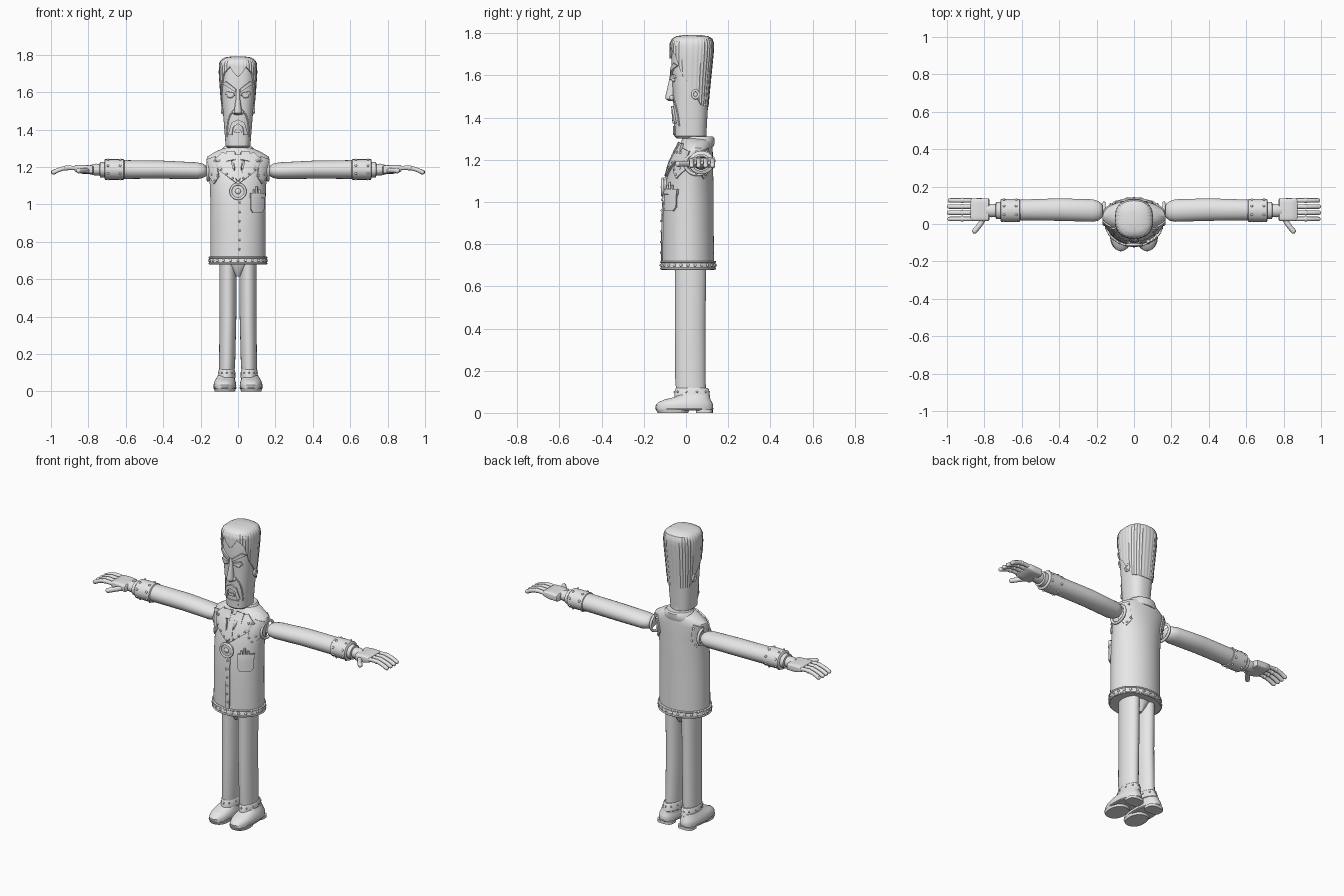
import bpy, bmesh, math
from mathutils import Matrix, Vector

if "Cube" in bpy.data.objects:
    bpy.data.objects.remove(bpy.data.objects["Cube"])

grey = bpy.data.materials.new("plain grey")
grey.use_nodes = True
COLOUR = (0.8, 0.8, 0.8, 1)
grey.diffuse_color = COLOUR
grey.node_tree.nodes["Principled BSDF"].inputs["Base Color"].default_value = COLOUR


def finish(name, bm, mirror=False, solid=0, sharp=0.7):
    """Turn a bmesh into a shaded object."""
    if not solid:
        bmesh.ops.recalc_face_normals(bm, faces=bm.faces)
    for f in bm.faces:
        f.smooth = True
    for e in bm.edges:
        e.smooth = len(e.link_faces) == 2 and e.calc_face_angle(0) < sharp
    me = bpy.data.meshes.new(name)
    bm.to_mesh(me)
    bm.free()
    me.materials.append(grey)
    ob = bpy.data.objects.new(name, me)
    bpy.context.collection.objects.link(ob)
    if solid:
        mod = ob.modifiers.new("thickness", 'SOLIDIFY')
        mod.thickness, mod.offset = solid, 0
    if mirror:
        ob.modifiers.new("mirror", 'MIRROR')
    return ob


def ring_point(a, power):
    c, s = math.cos(a), math.sin(a)
    return (math.copysign(abs(c) ** (2 / power), c),
            math.copysign(abs(s) ** (2 / power), s))


ORDER = {'Z': lambda t, u, v: (u, v, t), 'X': lambda t, u, v: (t, u, v),
         'Y': lambda t, u, v: (u, t, v)}


def skin(bm, rings):
    n = len(rings[0])
    for lo, hi in zip(rings, rings[1:]):
        for i in range(n):
            j = (i + 1) % n
            bm.faces.new((lo[i], lo[j], hi[j], hi[i]))
    bm.faces.new(rings[0])
    bm.faces.new(rings[-1])


def loft(name, sections, axis='Z', power=2, mirror=False, n=40):
    """Skin sections of (position, centre u, centre v, radius u, radius v)."""
    bm = bmesh.new()
    rings = []
    for t, cu, cv, ru, rv in sections:
        pts = [ring_point(math.tau * i / n, power) for i in range(n)]
        rings.append([bm.verts.new(ORDER[axis](t, cu + ru * p, cv + rv * q)) for p, q in pts])
    skin(bm, rings)
    return finish(name, bm, mirror)


def at(table, t):
    """Linear interpolation of table rows by their first entry."""
    if t <= table[0][0]:
        return table[0][1:]
    for a, b in zip(table, table[1:]):
        if t <= b[0]:
            k = (t - a[0]) / (b[0] - a[0])
            return tuple(p + (q - p) * k for p, q in zip(a[1:], b[1:]))
    return table[-1][1:]


def surface(sections, x, z, power=2, side=-1):
    """Depth of a lofted body at x, z on its front (-1) or back (1)."""
    _, cy, rx, ry = at(sections, z)
    return cy + side * ry * max(0.05, 1 - min(1, abs(x / rx)) ** power) ** (1 / power)


def plate(name, outline, body, thick=0.012, mirror=False, power=2, side=-1):
    """A thin patch that follows a lofted body."""
    bm = bmesh.new()
    bm.faces.new([bm.verts.new((x, 0, z)) for x, z in outline])
    bmesh.ops.triangulate(bm, faces=bm.faces)
    bmesh.ops.subdivide_edges(bm, edges=bm.edges, cuts=3, use_grid_fill=True)
    for v in bm.verts:
        v.co.y = surface(body, v.co.x, v.co.z, power, side)
    return finish(name, bm, mirror, thick)


def rect(x0, x1, z0, z1):
    return [(x0, z0), (x1, z0), (x1, z1), (x0, z1)]


def tube(name, paths, r, mirror=False, closed=False):
    """Round cords along smooth paths, as one mesh."""
    cu = bpy.data.curves.new(name, 'CURVE')
    cu.dimensions, cu.bevel_depth, cu.bevel_resolution = '3D', r, 3
    cu.use_fill_caps, cu.resolution_u = True, 6
    for path in paths:
        sp = cu.splines.new('BEZIER')
        sp.bezier_points.add(len(path) - 1)
        for bp, co in zip(sp.bezier_points, path):
            bp.co = co
            bp.handle_left_type = bp.handle_right_type = 'AUTO'
        sp.use_cyclic_u = closed
    tmp = bpy.data.objects.new(name + "_path", cu)
    me = bpy.data.meshes.new_from_object(tmp)
    bm = bmesh.new()
    bm.from_mesh(me)
    bpy.data.objects.remove(tmp)
    bpy.data.meshes.remove(me)
    return finish(name, bm, mirror)


def dots(name, places, r, mirror=False, scale=(1, 1, 1)):
    bm = bmesh.new()
    for p in places:
        m = Matrix.Translation(Vector(p)) @ Matrix.Diagonal((*scale, 1))
        bmesh.ops.create_icosphere(bm, subdivisions=2, radius=r, matrix=m)
    return finish(name, bm, mirror)


def oval(t, cu, cv, ru, rv, axis='Z', n=16, start=0):
    return [ORDER[axis](t, cu + ru * math.cos(start + math.tau * i / n),
                        cv + rv * math.sin(start + math.tau * i / n)) for i in range(n)]


# Jacket body
torso = [(.68, 0, .01, .148, .123), (.9, 0, .01, .148, .121), (1.03, 0, .012, .148, .118),
         (1.1, 0, .018, .15, .112), (1.18, 0, .027, .158, .1), (1.235, 0, .04, .17, .087),
         (1.255, 0, .045, .165, .08), (1.28, 0, .05, .125, .074), (1.3, 0, .052, .08, .07)]
loft("jacket", torso, n=56)
loft("jacket_hem", [(.678, 0, .01, .15, .125), (.682, 0, .01, .154, .129),
                    (.715, 0, .01, .154, .129), (.72, 0, .01, .15, .125)], n=56)
for label, z in (("lower", .684), ("upper", .716)):
    tube(label + "_hem_piping", [oval(z, 0, .01, .153, .128)], .005, closed=True)
dots("hem_rivets", oval(.7, 0, .01, .154, .129, n=24), .007)
loft("collar", [(1.262, 0, .055, .1, .075), (1.275, 0, .058, .098, .077),
                (1.303, 0, .062, .08, .073), (1.31, 0, .062, .074, .066)])
plate("placket", rect(-.004, .022, .715, 1.04), torso)
dots("placket_buttons", [(.009, surface(torso, 0, z) - .006, z)
                         for z in (.76, .81, .86, .91, .96, 1.01)], .006)

# Lapels, shirt front and tie
plate("lapels", [(.004, 1.11), (.105, 1.185), (.085, 1.21), (.125, 1.235), (.08, 1.275),
                 (.045, 1.265)], torso, .022, True)
plate("collar_points", [(.012, 1.235), (.06, 1.225), (.06, 1.275), (.015, 1.28)], torso, .03, True)
plate("tie", [(0, 1.12), (.024, 1.155), (.01, 1.225), (.02, 1.26), (-.02, 1.26),
              (-.01, 1.225), (-.024, 1.155)], torso, .028)
dots("lapel_studs", [(x, surface(torso, x, z) - .011, z) for x, z in
                     ((.03, 1.14), (.06, 1.163), (.09, 1.187), (.1, 1.235))], .006, True)

# Medallion
my = surface(torso, 0, 1.07)
loft("medallion", [(my - .014, 0, 1.07, .037, .037), (my + .015, 0, 1.07, .037, .037)], 'Y')
tube("medallion_rim", [oval(my - .012, 0, 1.07, .039, .039, 'Y')], .007, closed=True)
dots("medallion_boss", [(0, my - .013, 1.07)], .016, scale=(1, .5, 1))

# Breast pocket with pens
plate("pocket", [(.066, .975), (.076, .957), (.122, .957), (.132, .975), (.132, 1.06),
                 (.066, 1.06)], torso, .022)
plate("pocket_flap", rect(.063, .135, 1.035, 1.06), torso, .03)
tube("pens", [[(x, surface(torso, x, 1.05) - .006, z) for z in (1.05, 1.07, top)]
              for x, top in ((.085, 1.08), (.1, 1.095), (.115, 1.08))], .006)

# Shoulder patches and armholes
for label, side in (("front", -1), ("back", 1)):
    patch = [(.1, 1.15), (.125, 1.11), (.15, 1.15), (.163, 1.24), (.12, 1.255)]
    plate(label + "_shoulder_patches", patch, torso, .014, True, side=side)
    dots(label + "_patch_rivets", [(x, surface(torso, x, z, 2, side) + side * .007, z)
         for x, z in ((.112, 1.155), (.126, 1.13), (.14, 1.16), (.125, 1.235))], .006, True)
tube("armhole_rims", [oval(.16, .055, 1.18, .058, .05, 'X')], .008, True, True)

# Arms, cuffs and wrists
loft("sleeves", [(.165, .07, 1.18, .02, .014), (.172, .07, 1.18, .038, .029),
                 (.19, .07, 1.18, .052, .039), (.22, .072, 1.18, .06, .045),
                 (.4, .077, 1.186, .06, .048), (.62, .075, 1.187, .055, .05)], 'X', mirror=True)
loft("sleeve_cuffs", [(.608, .073, 1.187, .055, .049), (.612, .073, 1.187, .061, .055),
                      (.71, .073, 1.187, .061, .055), (.715, .073, 1.187, .055, .049)],
     'X', mirror=True)
dots("cuff_rivets", [p for x in (.63, .695)
                     for p in oval(x, .073, 1.187, .061, .055, 'X', 8, .4)], .007, True)
loft("wrists", [(.71, .072, 1.186, .046, .041), (.738, .072, 1.186, .046, .041),
                (.74, .072, 1.186, .034, .03), (.76, .072, 1.186, .036, .032),
                (.79, .073, 1.186, .034, .025)], 'X', mirror=True)

# Hands
loft("palms", [(.772, .077, 1.186, .052, .016), (.778, .077, 1.186, .06, .022),
               (.83, .077, 1.188, .061, .024), (.868, .077, 1.192, .06, .018),
               (.874, .077, 1.192, .055, .013)], 'X', 5, True)
fingers = [(.027, .986), (.06, .988), (.093, .988), (.126, .984)]
tube("fingers", [[(.865, y, 1.194), (.92, y, 1.195), (.96, y, 1.184), (tip, y, 1.172)]
                 for y, tip in fingers], .012, True)
dots("fingertips", [(tip, y, 1.172) for y, tip in fingers], .012, True)
dots("knuckles", [(.918, y, 1.195) for y, _ in fingers], .0145, True)
tube("thumbs", [[(.8, .035, 1.18), (.825, -.005, 1.182), (.852, -.038, 1.18)]], .014, True)
dots("thumb_tips", [(.852, -.038, 1.18)], .014, True)

# Trousers
loft("hips", [(.615, 0, .02, .012, .045), (.65, 0, .02, .045, .066), (.685, 0, .02, .09, .076),
              (.73, 0, .015, .11, .085)])
loft("trouser_legs", [(.08, .06, .025, .04, .07), (.16, .058, .021, .043, .072),
                      (.4, .054, .02, .045, .072), (.72, .054, .022, .046, .074)], mirror=True)
loft("trouser_cuffs", [(.068, .06, .03, .041, .08), (.073, .06, .03, .046, .085),
                       (.113, .06, .028, .045, .08), (.118, .06, .028, .041, .075)], mirror=True)
dots("trouser_cuff_rivets", oval(.1, .06, .028, .045, .082, n=10, start=.3), .005, True)

# Shoes
loft("shoes", [(.012, .07, -.008, .058, .134), (.034, .07, -.008, .061, .137),
               (.05, .07, -.004, .058, .128), (.064, .069, .008, .052, .108),
               (.075, .066, .03, .048, .083), (.086, .064, .036, .044, .074)], 'Z', 2.3, True)
loft("shoe_soles", [(0, .07, -.062, .054, .072), (.016, .07, -.062, .058, .08)], 'Z', 2.3, True)
loft("shoe_heels", [(0, .07, .087, .05, .04), (.016, .07, .087, .05, .04)], 'Z', 3, True)
tube("shoe_welts", [oval(.02, .07, -.008, .059, .134)], .004, True, True)

# Head and neck
loft("neck", [(1.25, 0, .045, .052, .056), (1.35, 0, .04, .05, .056)])
P = 2.5
head = [(1.302, 0, .02, .056, .066), (1.312, 0, .02, .066, .076), (1.4, 0, .021, .073, .08),
        (1.5, 0, .023, .081, .084), (1.6, 0, .024, .089, .09), (1.68, 0, .024, .092, .093),
        (1.76, 0, .025, .085, .088)]
loft("head", head, power=P, n=56)

# Hair with a peaked hairline and combed strands
shape = [(1.44, .025, .082, .08), (1.52, .024, .088, .088), (1.6, .024, .095, .096),
         (1.7, .026, .102, .104), (1.75, .028, .101, .105), (1.773, .029, .092, .096),
         (1.786, .03, .07, .075), (1.792, .03, .03, .035)]
hairline = [(0, 1.68), (.35, 1.735), (.8, 1.7), (1.2, 1.6), (1.5, 1.56), (1.75, 1.5),
            (2.1, 1.46), (math.pi, 1.45)]
bm, rings, N = bmesh.new(), [], 144
levels = [0, 0] + [i / 14 for i in range(1, 15)]
for row, k in enumerate(levels):
    ring = []
    for i in range(N):
        a = math.tau * i / N
        low = at(hairline, min(a, math.tau - a))[0]
        z = low + (1.792 - low) * (1 - (1 - k) ** 1.5)
        cy, rx, ry = at(shape, z)
        s = .85 if row == 0 else 1 + .012 * math.cos(36 * a)
        p, q = ring_point(a - math.pi / 2, P)
        ring.append(bm.verts.new((rx * p * s, cy + ry * q * s, z)))
    rings.append(ring)
skin(bm, rings)
finish("hair", bm, sharp=.6)

# Face
loft("nose", [(1.478, 0, -.068, .012, .014), (1.488, 0, -.073, .021, .023),
              (1.505, 0, -.074, .02, .023), (1.56, 0, -.066, .012, .018),
              (1.615, 0, -.06, .01, .014)], n=20)
dots("nostrils", [(.017, -.066, 1.493)], .013, True)
plate("eyebrows", [(.01, 1.598), (.012, 1.618), (.062, 1.658), (.078, 1.645), (.06, 1.634)],
      head, .02, True, P)
dots("eyes", [(.04, -.058, 1.58)], .018, True, (1.1, .7, .7))
plate("eyelids", [(.016, 1.58), (.065, 1.588), (.058, 1.605), (.022, 1.598)], head, .022, True, P)
plate("moustache", [(0, 1.455), (.032, 1.438), (.048, 1.372), (.03, 1.372), (.024, 1.415),
                    (0, 1.43)], head, .02, True, P)
plate("lower_lip", [(-.02, 1.385), (.02, 1.385), (.014, 1.402), (-.014, 1.402)], head, .016, power=P)
plate("chin", [(-.035, 1.318), (.035, 1.318), (.04, 1.36), (-.04, 1.36)], head, .01, power=P)
tube("cheek_folds", [[(x, surface(head, x, z, P), z)
                      for x, z in ((.022, 1.505), (.045, 1.47), (.056, 1.42), (.058, 1.36))]],
     .004, True)
tube("ear_rims", [oval(.086, .045, 1.51, .014, .018, 'X', 10)], .006, True, True)
dots("ears", [(.083, .045, 1.51)], .014, True, (.5, 1, 1.2))
